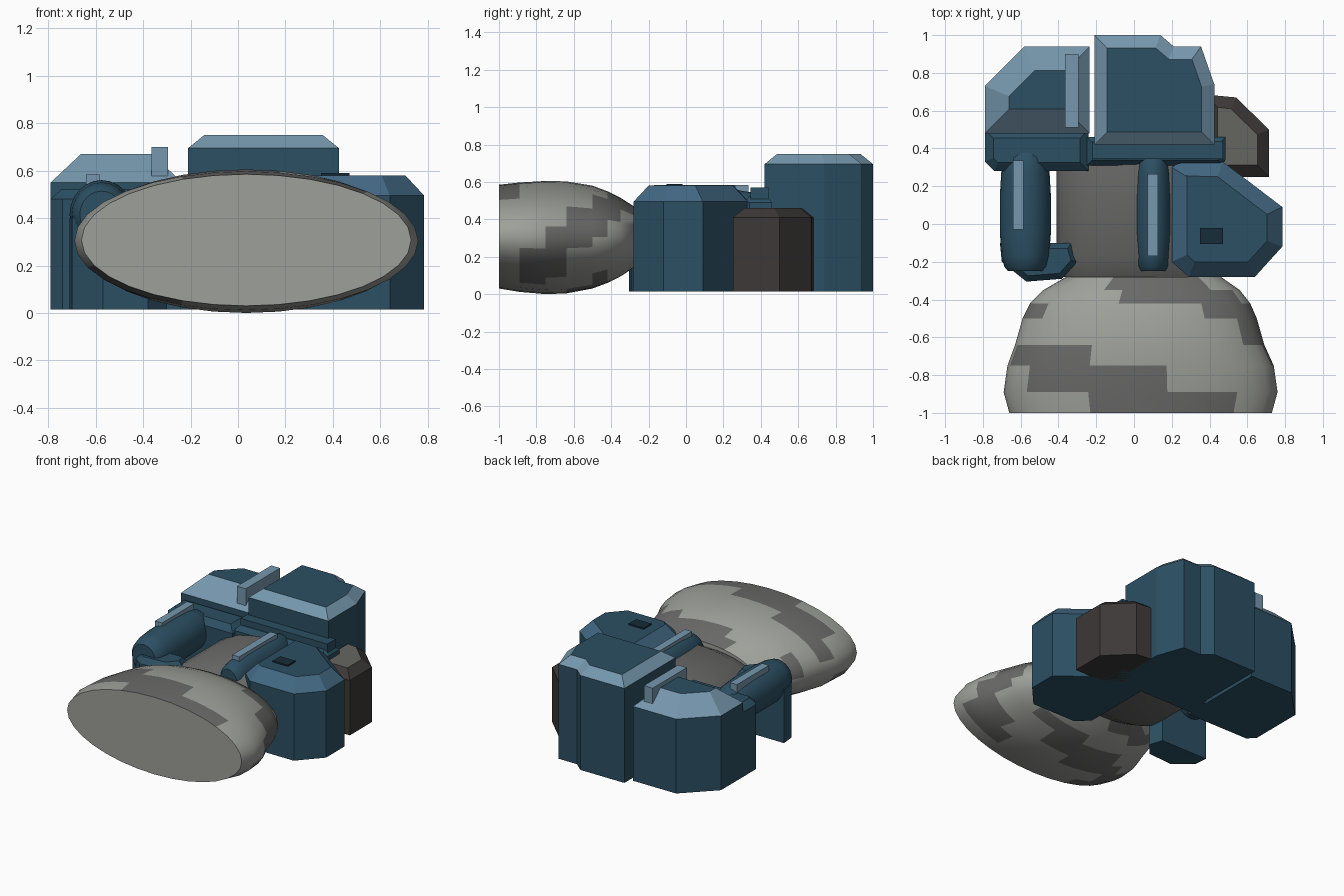
import bpy, bmesh
from math import cos, sin, pi, radians
from mathutils import Vector

if "Cube" in bpy.data.objects:
    bpy.data.objects.remove(bpy.data.objects["Cube"])


def material(name, rgb):
    m = bpy.data.materials.new(name)
    m.diffuse_color = (*rgb, 1)
    m.use_nodes = True
    m.node_tree.nodes["Principled BSDF"].inputs["Base Color"].default_value = m.diffuse_color
    return m


NAVY = material("navy", (0.025, 0.08, 0.125))
BLUE = material("blue", (0.055, 0.14, 0.23))
PALE = material("pale_blue", (0.18, 0.31, 0.42))
CHAR = material("charcoal", (0.045, 0.04, 0.038))
ASH = material("ash", (0.13, 0.13, 0.12))
CAMO1 = material("light_grey", (0.34, 0.35, 0.32))
CAMO2 = material("mid_grey", (0.14, 0.14, 0.138))


def finish(name, bm, mats, smooth=None):
    bmesh.ops.recalc_face_normals(bm, faces=bm.faces)
    me = bpy.data.meshes.new(name)
    bm.to_mesh(me)
    bm.free()
    for m in mats:
        me.materials.append(m)
    ob = bpy.data.objects.new(name, me)
    bpy.context.collection.objects.link(ob)
    if smooth:
        bpy.ops.object.select_all(action='DESELECT')
        ob.select_set(True)
        bpy.context.view_layer.objects.active = ob
        bpy.ops.object.shade_smooth_by_angle(angle=radians(smooth))
    return ob


def inset_outline(pts, d):
    # mitred inward offset of a counter-clockwise outline
    out = []
    for i in range(len(pts)):
        p, q, r = (Vector(pts[j % len(pts)]) for j in (i - 1, i, i + 1))
        a, b = (q - p).normalized(), (r - q).normalized()
        na, nb = Vector((-a.y, a.x)), Vector((-b.y, b.x))
        out.append(q + (na + nb) * d / (1 + na.dot(nb)))
    return out


def pouch(name, pts, z0, z1, z2, inset, mats):
    # straight walls, sloped rim, flat lid; mats = wall, rim, lid
    bm = bmesh.new()
    layers = [(pts, z0), (pts, z1), (inset_outline(pts, inset), z2)]
    rings = [[bm.verts.new((p[0], p[1], z)) for p in ps] for ps, z in layers]
    n = len(pts)
    for k in range(2):
        for i in range(n):
            j = (i + 1) % n
            f = bm.faces.new((rings[k][i], rings[k][j], rings[k + 1][j], rings[k + 1][i]))
            f.material_index = k
    bm.faces.new(rings[0][::-1])
    bm.faces.new(rings[2]).material_index = 2
    return finish(name, bm, mats)


def box(name, x0, x1, y0, y1, z0, z1, mat):
    bm = bmesh.new()
    bmesh.ops.create_cube(bm, size=1)
    for v in bm.verts:
        v.co = ((x0 + x1) / 2 + v.co.x * (x1 - x0),
                (y0 + y1) / 2 + v.co.y * (y1 - y0),
                (z0 + z1) / 2 + v.co.z * (z1 - z0))
    return finish(name, bm, [mat])


def loft(name, sections, n, mats, paint=None, smooth=40):
    # elliptical rings along y: (y, x0, x1, z0, z1)
    bm = bmesh.new()
    rings = []
    for y, x0, x1, z0, z1 in sections:
        rings.append([bm.verts.new(((x0 + x1) / 2 + (x1 - x0) / 2 * cos(2 * pi * i / n), y,
                                    (z0 + z1) / 2 + (z1 - z0) / 2 * sin(2 * pi * i / n)))
                      for i in range(n)])
    for k in range(len(rings) - 1):
        for i in range(n):
            j = (i + 1) % n
            f = bm.faces.new((rings[k][i], rings[k][j], rings[k + 1][j], rings[k + 1][i]))
            if paint:
                f.material_index = paint(k, 360 * (i + 0.5) / n)
    bm.faces.new(rings[0])
    bm.faces.new(rings[-1])
    return finish(name, bm, mats, smooth)


# Camouflaged waist: patches given as angle ranges per band
PATCHES = [[(45, 117), (200, 250)], [(82, 150), (300, 350), (190, 240)],
           [(117, 168), (320, 370), (225, 275)], [(-15, 38), (345, 360), (240, 290)],
           [(0, 52), (150, 180), (265, 315)], [(25, 100), (200, 240)], [(50, 112), (210, 260)]]


def camo(k, a):
    return int(any(lo <= a <= hi or lo <= a + 360 <= hi for lo, hi in PATCHES[k]))


loft("waist", [(-1.0, -0.66, 0.73, 0.03, 0.585), (-0.89, -0.69, 0.76, 0.012, 0.597),
               (-0.75, -0.67, 0.74, 0.0, 0.605), (-0.64, -0.63, 0.69, 0.004, 0.603),
               (-0.50, -0.59, 0.65, 0.03, 0.58), (-0.42, -0.55, 0.615, 0.06, 0.55),
               (-0.35, -0.48, 0.56, 0.095, 0.515), (-0.28, -0.36, 0.46, 0.14, 0.47)],
     32, [CAMO1, CAMO2], camo)

# Grey core of the vest
loft("vest_core", [(-0.28, -0.37, 0.43, 0.14, 0.44), (-0.17, -0.41, 0.46, 0.08, 0.50),
                   (0.30, -0.41, 0.46, 0.08, 0.50), (0.45, -0.38, 0.42, 0.1, 0.48)],
     32, [CAMO2])

# Large rear pouches
pouch("rear_pouch_large", [(-0.21, 0.42), (0.425, 0.42), (0.425, 0.74), (0.355, 0.94),
                           (0.21, 0.94), (0.14, 1.0), (-0.21, 1.0)],
      0.015, 0.695, 0.75, 0.068, [NAVY, PALE, NAVY])
pouch("rear_pouch_left", [(-0.79, 0.48), (-0.235, 0.48), (-0.235, 0.94), (-0.58, 0.94),
                          (-0.79, 0.73)],
      0.015, 0.55, 0.67, 0.128, [NAVY, PALE, NAVY])
box("rear_handle", -0.365, -0.295, 0.51, 0.90, 0.575, 0.70, PALE)

# Lower front panels joining the rear pouches
pouch("left_panel", [(-0.79, 0.33), (-0.74, 0.28), (-0.24, 0.28), (-0.24, 0.50), (-0.79, 0.50)],
      0.015, 0.48, 0.52, 0.045, [NAVY, NAVY, NAVY])
pouch("middle_panel", [(-0.25, 0.31), (0.46, 0.31), (0.485, 0.34), (0.485, 0.46), (-0.25, 0.46)],
      0.015, 0.49, 0.525, 0.03, [NAVY] * 3)
box("middle_ridge", -0.22, 0.47, 0.345, 0.44, 0.5, 0.57, NAVY)

# Right side pouch with its button
pouch("right_pouch", [(0.20, -0.20), (0.29, -0.28), (0.64, -0.28), (0.785, -0.12), (0.785, 0.09),
                      (0.47, 0.33), (0.25, 0.335), (0.20, 0.30)],
      0.015, 0.495, 0.58, 0.08, [NAVY, BLUE, NAVY])
box("right_button", 0.35, 0.47, -0.105, -0.02, 0.57, 0.59, material("ink", (0.008, 0.025, 0.04)))

# Charcoal pouch at the right rear
pouch("charcoal_pouch", [(0.38, 0.25), (0.715, 0.25), (0.715, 0.50), (0.54, 0.67), (0.38, 0.685)],
      0.015, 0.41, 0.46, 0.062, [CHAR, CHAR, ASH])

# Small pouch at the left front
pouch("left_front_pouch", [(-0.71, -0.10), (-0.70, -0.20), (-0.57, -0.305), (-0.38, -0.29),
                           (-0.30, -0.20), (-0.33, -0.10)],
      0.015, 0.40, 0.44, 0.03, [NAVY] * 3)

# Rounded rolls with pale straps on top
ROLL = [(-0.25, 0.68), (-0.225, 0.83), (-0.17, 0.93), (-0.05, 1.0), (0.15, 1.0),
        (0.27, 0.95), (0.35, 0.86), (0.38, 0.72)]
for side, xc, r, rz, zc, sw, s0, s1 in (("left", -0.575, 0.135, 0.145, 0.415, 0.028, -0.03, 0.335),
                                        ("right", 0.10, 0.102, 0.15, 0.415, 0.028, -0.17, 0.265)):
    loft(side + "_roll", [(y, xc - r * s, xc + r * s, zc - rz * s, zc + rz * s) for y, s in ROLL],
         24, [NAVY])
    c = xc - 0.037 if side == "left" else xc
    box(side + "_strap", c - sw, c + sw, s0, s1, 0.50, 0.583, PALE)
